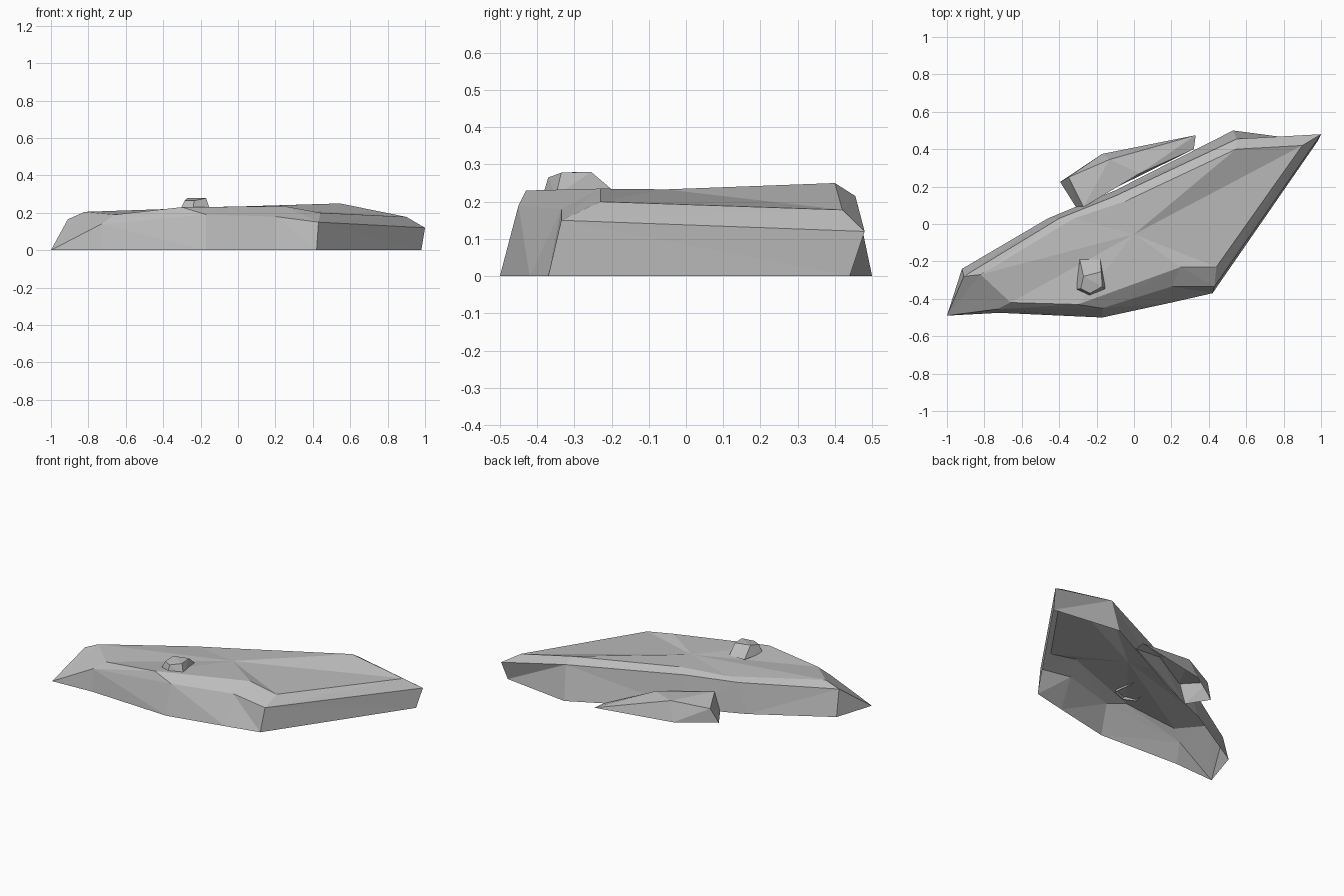
import bpy, bmesh

cube = bpy.data.objects.get("Cube")
if cube:
    bpy.data.objects.remove(cube, do_unlink=True)

# One stone colour
stone = bpy.data.materials.new("grey stone")
stone.use_nodes = True
GREY = (0.5, 0.5, 0.5, 1)
stone.diffuse_color = GREY
stone.node_tree.nodes["Principled BSDF"].inputs["Base Color"].default_value = GREY


def loft_rock(name, rings, peak=None):
    """Bridge matching rings from the ground up, cap the top, leave the underside open."""
    bm = bmesh.new()
    loops = [[bm.verts.new(p) for p in ring] for ring in rings]
    n = len(rings[0])
    for low, high in zip(loops, loops[1:]):
        for i in range(n):
            j = (i + 1) % n
            bm.faces.new((low[i], low[j], high[j], high[i]))
    top = loops[-1]
    if peak:
        centre = bm.verts.new(peak)
        for i in range(n):
            bm.faces.new((top[i], top[(i + 1) % n], centre))
    else:
        bm.faces.new(top)
    # Shared corners merge into sharp tips
    bmesh.ops.remove_doubles(bm, verts=bm.verts[:], dist=0.0005)
    bmesh.ops.dissolve_degenerate(bm, edges=bm.edges[:], dist=0.0005)
    bmesh.ops.triangulate(bm, faces=[f for f in bm.faces if len(f.verts) > 3])
    mesh = bpy.data.meshes.new(name)
    bm.to_mesh(mesh)
    bm.free()
    mesh.materials.append(stone)
    obj = bpy.data.objects.new(name, mesh)
    bpy.context.collection.objects.link(obj)
    return obj


# Main ledge: ground outline, shoulder, and rim of the top
tip = (-1, -.49, 0)
left_rim = (-.82, -.27, .205)
ground = [tip, (-.72, -.475, 0), (-.17, -.5, 0), (.2, -.42, 0), (.42, -.37, 0),
          (.98, .44, 0), (.53, .5, 0), (-.1, .18, 0), (-.46, .03, 0), (-.92, -.24, 0)]
shoulder = [tip, (-.73, -.455, .14), (-.17, -.45, .19), (.2, -.335, .18), (.43, -.335, .15),
            (1, .48, .12), (.55, .455, .215), (-.1, .15, .205), (-.4, .03, .19), (-.91, -.28, .165)]
rim = [left_rim, (-.66, -.42, .19), (-.3, -.43, .23), (.25, -.23, .235), (.44, -.23, .2),
       (.9, .42, .178), (.545, .4, .25), (-.05, .12, .232), (-.32, .03, .21), left_rim]
loft_rock("main_ledge", [ground, shoulder, rim], peak=(0, -.055, .233))

# Low slab leaning on the back
slab_tip = (.33, .475, 0)
slab_ground = [(-.31, .09, 0), (.32, .4, 0), slab_tip, (-.17, .375, 0), (-.395, .225, 0)]
slab_top = [(-.27, .09, .12), (.03, .27, .11), slab_tip, (-.13, .345, .12), (-.35, .25, .09)]
loft_rock("back_slab", [slab_ground, slab_top])

# Small stone resting on the top
stone_ground = [(-.31, -.35, .215), (-.24, -.385, .215), (-.15, -.35, .215),
                (-.18, -.19, .225), (-.29, -.19, .225)]
stone_top = [(-.285, -.345, .265), (-.235, -.37, .265), (-.17, -.335, .278),
             (-.175, -.255, .28), (-.27, -.28, .28)]
loft_rock("small_stone", [stone_ground, stone_top])
